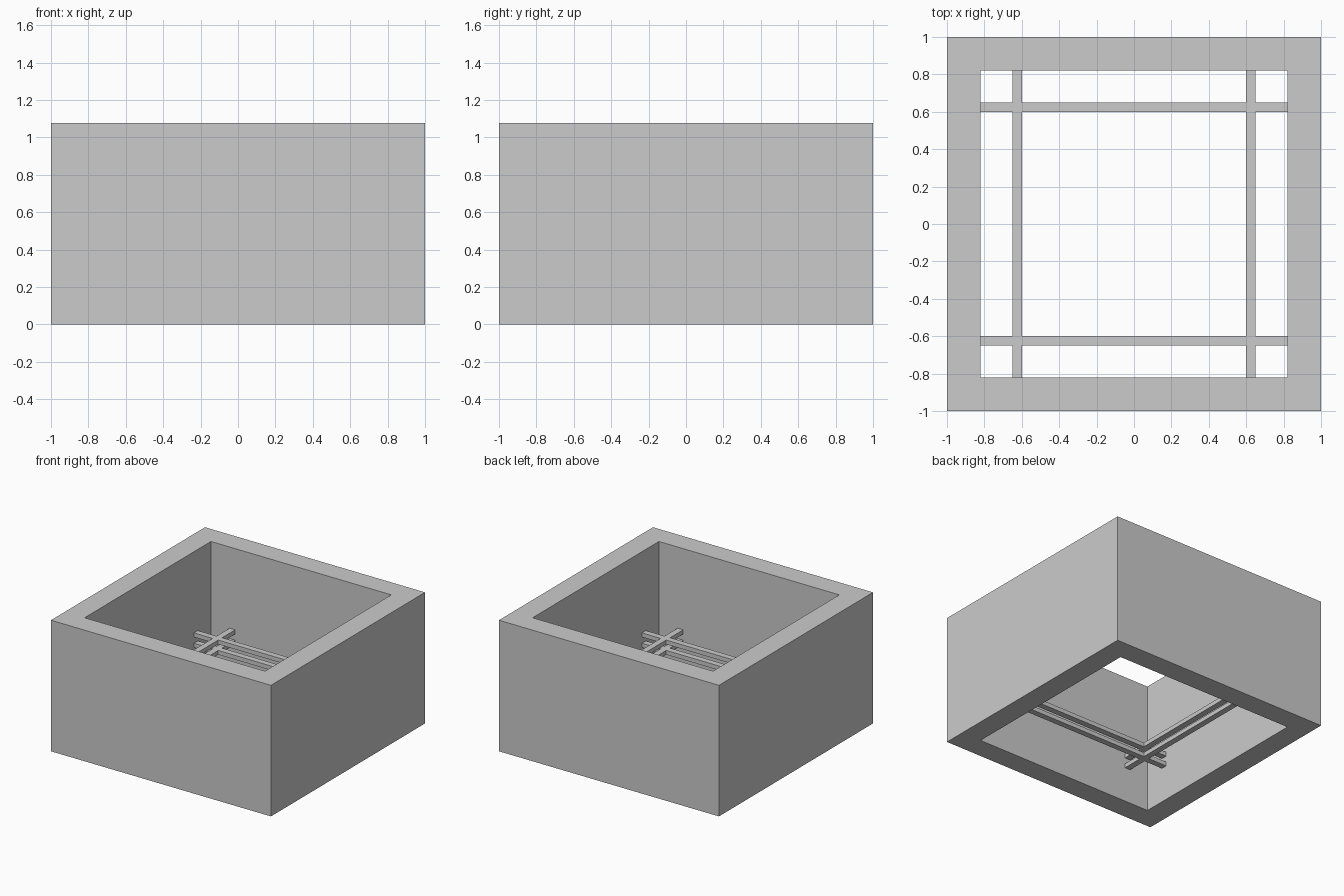
import bpy
import bmesh

default = bpy.data.objects.get("Cube")
if default:
    bpy.data.objects.remove(default, do_unlink=True)

OUTER, INNER, HEIGHT = 1.0, 0.82, 1.077
BAR_IN, BAR_OUT, BAR_THICK = 0.60, 0.65, 0.035

grey = bpy.data.materials.new("light grey")
grey.use_nodes = True
colour = (0.6, 0.6, 0.6, 1)
grey.diffuse_color = colour
grey.node_tree.nodes["Principled BSDF"].inputs["Base Color"].default_value = colour


def grid_part(name, stops, filled, z0, thick):
    """Extrude the chosen cells of a square grid into one solid."""
    bm = bmesh.new()
    n = len(stops)
    verts = [[bm.verts.new((x, y, z0)) for y in stops] for x in stops]
    for i in range(n - 1):
        for j in range(n - 1):
            if filled(i, j):
                bm.faces.new((verts[i][j], verts[i + 1][j],
                              verts[i + 1][j + 1], verts[i][j + 1]))
    bmesh.ops.delete(bm, geom=[v for v in bm.verts if not v.link_faces],
                     context='VERTS')
    result = bmesh.ops.extrude_face_region(bm, geom=bm.faces[:],
                                           use_keep_orig=True)
    top = [g for g in result["geom"] if isinstance(g, bmesh.types.BMVert)]
    bmesh.ops.translate(bm, verts=top, vec=(0, 0, thick))
    bmesh.ops.recalc_face_normals(bm, faces=bm.faces[:])
    mesh = bpy.data.meshes.new(name)
    bm.to_mesh(mesh)
    bm.free()
    mesh.materials.append(grey)
    obj = bpy.data.objects.new(name, mesh)
    bpy.context.collection.objects.link(obj)
    return obj


# Thick square wall, open at top and bottom
grid_part("square_wall", (-OUTER, -INNER, INNER, OUTER),
          lambda i, j: (i, j) != (1, 1), 0, HEIGHT)

# Two stacked racks of crossing bars that reach the inner wall
stops = (-INNER, -BAR_OUT, -BAR_IN, BAR_IN, BAR_OUT, INNER)
for name, z in (("lower_rack", 0.29), ("upper_rack", 0.375)):
    grid_part(name, stops, lambda i, j: i in (1, 3) or j in (1, 3),
              z, BAR_THICK)
